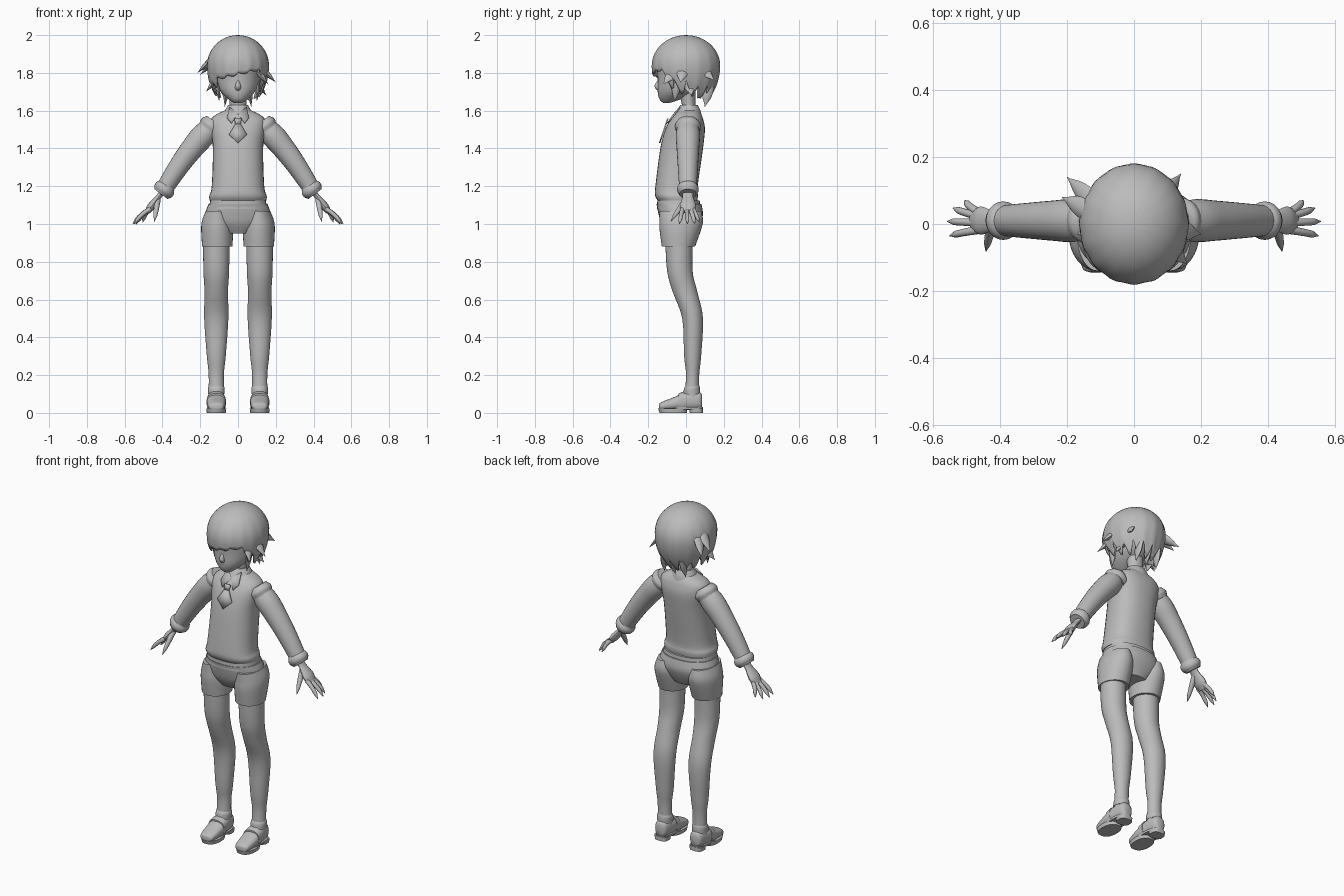
import bpy, bmesh, math
from mathutils import Vector

if "Cube" in bpy.data.objects:
    bpy.data.objects.remove(bpy.data.objects["Cube"], do_unlink=True)

SHADE = (0.5, 0.5, 0.5, 1)
grey = bpy.data.materials.new("plain grey")
grey.use_nodes = True
grey.diffuse_color = SHADE
grey.node_tree.nodes["Principled BSDF"].inputs["Base Color"].default_value = SHADE


def finish(name, bm, mirror=False, thickness=0):
    bmesh.ops.recalc_face_normals(bm, faces=bm.faces)
    mesh = bpy.data.meshes.new(name)
    bm.to_mesh(mesh)
    bm.free()
    mesh.materials.append(grey)
    part = bpy.data.objects.new(name, mesh)
    bpy.context.collection.objects.link(part)
    bpy.ops.object.select_all(action="DESELECT")
    part.select_set(True)
    bpy.context.view_layer.objects.active = part
    bpy.ops.object.shade_smooth_by_angle(angle=math.radians(40))
    if thickness:
        part.modifiers.new("thickness", "SOLIDIFY").thickness = thickness
    if mirror:
        part.modifiers.new("mirror", "MIRROR")


def spline(rows, steps):
    """Catmull-Rom interpolation of rows of numbers."""
    padded = [rows[0], *rows, rows[-1]]
    result = []
    for i in range(len(rows) - 1):
        for step in range(steps):
            t = step / steps
            result.append([b + t * (c - a + t * (2 * a - 5 * b + 4 * c - d + t * (3 * b - a - 3 * c + d))) / 2
                           for a, b, c, d in zip(*padded[i:i + 4])])
    return result + [rows[-1]]


def skin(name, frames, sides, mirror, square=1):
    """Skin rings, each given as a centre and two half-axis vectors."""
    bm = bmesh.new()
    rings = []
    for centre, across, deep in frames:
        ring = []
        for k in range(sides):
            angle = math.tau * k / sides
            c, s = math.cos(angle), math.sin(angle)
            c = math.copysign(abs(c) ** square, c)
            s = math.copysign(abs(s) ** square, s)
            ring.append(bm.verts.new(centre + across * c + deep * s))
        rings.append(ring)
    for low, high in zip(rings, rings[1:]):
        for k in range(sides):
            bm.faces.new((low[k - 1], low[k], high[k], high[k - 1]))
    bm.faces.new(rings[0])
    bm.faces.new(rings[-1])
    finish(name, bm, mirror)


def stack(name, rows, x=0, along_y=False, steps=4, square=1.0):
    """Rows are (position, near edge, far edge, half width); parts off centre are mirrored."""
    frames = []
    for place, near, far, half in spline(rows, steps):
        middle, reach = (near + far) / 2, (far - near) / 2
        centre = (x, place, middle) if along_y else (x, middle, place)
        deep = Vector((0, 0, reach)) if along_y else Vector((0, reach, 0))
        frames.append((Vector(centre), Vector((half, 0, 0)), deep))
    skin(name, frames, 32, x != 0, square)


def limb(name, start, end, radii, flat=1.0, bow=(0, 0, 0), mirror=True, sides=16):
    """Evenly spaced radii from start to end, with an optional bend and flattening."""
    start, end, bow = Vector(start), Vector(end), Vector(bow)
    along = (end - start).normalized()
    side = Vector((0, 1, 0)) if abs(along.y) < 0.8 else Vector((1, 0, 0))
    side = (side - along * side.dot(along)).normalized()
    thin = side.cross(along)
    profile = spline([(radius,) for radius in radii], 4)
    frames = []
    for i, (radius,) in enumerate(profile):
        t = i / (len(profile) - 1)
        centre = start.lerp(end, t) + bow * math.sin(math.pi * t)
        frames.append((centre, thin * radius * flat, side * radius))
    skin(name, frames, sides, mirror)


def plate(name, points, mirror=False):
    bm = bmesh.new()
    bm.faces.new([bm.verts.new(point) for point in points])
    finish(name, bm, mirror, 0.008)


# Head, nose and neck
stack("head", [(1.64, -.12, -.09, .02), (1.66, -.14, -.03, .05), (1.7, -.15, .04, .09),
               (1.76, -.15, .1, .115), (1.88, -.15, .15, .13), (1.95, -.1, .1, .08)])
limb("nose", (0, -.13, 1.7), (0, -.135, 1.77), (.012, .016, .01, .004), bow=(0, -.02, 0), mirror=False)
stack("neck", [(1.55, -.03, .06, .055), (1.62, -.02, .05, .045), (1.7, -.04, .05, .048)])

# Hair cap with a pointed lower rim and a slanted fringe
SEGMENTS, LOCKS, RINGS = 96, 16, 16
CROWN, WIDEST = 2, 1.84


def rim(angle):
    front = max(0, min(1, (math.cos(angle) - .45) / .3))
    point = min(abs((angle / math.tau * LOCKS) % 1 - .6) / .6, 1)
    nape = 1.67 + .03 * math.cos(angle) + .09 * point
    fringe = 1.785 + .035 * math.sin(angle) + .015 * point
    return nape + (fringe - nape) * front


bm = bmesh.new()
crown = bm.verts.new((0, 0, CROWN))
columns = []
for k in range(SEGMENTS):
    angle = math.tau * k / SEGMENTS
    column = []
    for ring in range(1, RINGS + 1):
        t = ring / RINGS
        z = CROWN - (CROWN - rim(angle)) * (1 - math.cos(math.pi / 2 * t)) ** .9
        rise = (z - WIDEST) / (CROWN - WIDEST)
        scale = math.sqrt(max(0, 1 - rise ** 2)) if rise > 0 else 1 - rise ** 2 / 4
        scale *= 1 + .012 * math.cos(angle * LOCKS) * t ** 2
        column.append(bm.verts.new((.163 * scale * math.sin(angle), -.18 * scale * math.cos(angle), z)))
    columns.append(column)
for k, right in enumerate(columns):
    left = columns[k - 1]
    bm.faces.new((crown, left[0], right[0]))
    for ring in range(RINGS - 1):
        bm.faces.new((left[ring], left[ring + 1], right[ring + 1], right[ring]))
finish("hair_cap", bm, thickness=.008)

# Flicked locks, each rooted inward and upward from its tip
flick_tips = [(-.2, .14, 1.79), (-.215, .08, 1.8), (-.17, -.03, 1.7), (.14, .15, 1.76),
              (.2, -.03, 1.75), (.16, -.12, 1.74), (.15, .03, 1.68)]
for number, tip in enumerate(flick_tips):
    root = (tip[0] * .65, tip[1] * .5, tip[2] + .07)
    limb(f"flicked_lock_{number}", root, tip, (.035, .025, .001), flat=.5, mirror=False, sides=8)
for side in (-1, 1):
    limb(f"cheek_lock_{side}", (.11 * side, -.05, 1.75), (.1 * side, -.06, 1.65), (.025, .02, .001),
         flat=.5, mirror=False, sides=8)
for step in (-1, 0, 1):
    limb(f"nape_lock_{step}", (.06 * step, .12, 1.73), (.07 * step, .1, 1.62), (.03, .025, .001),
         flat=.5, mirror=False, sides=8)

# Vest, belt and collar
stack("vest", [(1.125, -.15, .06, .15), (1.15, -.163, .063, .152), (1.2, -.162, .062, .139),
               (1.4, -.136, .09, .133), (1.5, -.11, .1, .145), (1.55, -.084, .092, .145),
               (1.58, -.06, .08, .115), (1.61, -.03, .06, .05)], square=.85)
stack("belt", [(1.08, -.153, .077, .155), (1.125, -.152, .072, .147)], square=.85)
stack("collar", [(1.565, -.075, .085, .085), (1.6, -.05, .077, .07), (1.63, -.03, .062, .052)])
plate("collar_flap", [(0, -.066, 1.585), (.045, -.035, 1.62), (.058, -.08, 1.565), (.035, -.1, 1.535)], True)

# Tie lying on the sloping chest
def on_chest(x, z):
    return x, -.1 - (1.56 - z) / 3, z


plate("tie_knot", [on_chest(x, z) for x, z in ((-.02, 1.56), (.02, 1.56), (.014, 1.53), (-.014, 1.53))])
plate("tie_blade", [on_chest(x, z) for x, z in
                    ((-.014, 1.53), (.014, 1.53), (.047, 1.475), (0, 1.43), (-.047, 1.475))])

# Sleeves, armhole trim and cuffs along one arm line
shoulder, wrist = Vector((.12, .01, 1.54)), Vector((.4, .01, 1.17))
bow = Vector((.01, 0, .01))
limb("sleeve", shoulder, wrist, (.05, .064, .06, .055, .05, .045), bow=bow, sides=24)
limb("armhole_trim", shoulder, shoulder.lerp(wrist, .12), (.055, .069, .062), sides=24)
limb("cuff", shoulder.lerp(wrist, .9), shoulder.lerp(wrist, 1.03), (.044, .056, .056, .044), sides=24)

# Hands
knuckles = Vector((.48, .01, 1.065))
limb("palm", wrist, knuckles, (.03, .028, .037, .042, .03), flat=.5)
finger_tips = {"index": (.55, -.035, 1), "middle": (.557, .008, 1), "ring": (.54, .047, 1), "little": (.505, .07, 1.01)}
for name, tip in finger_tips.items():
    root = Vector((.465, tip[1] / 2, 1.08))
    limb(name + "_finger", root, tip, (.013, .012, .011, .01, .002), bow=bow / 2, sides=10)
limb("thumb", (.425, 0, 1.13), (.442, -.08, 1.015), (.016, .015, .013, .01, .002), sides=10)

# Shorts
stack("shorts_hips", [(.95, -.1, .05, .08), (1, -.13, .075, .15), (1.05, -.145, .09, .172),
                      (1.105, -.156, .082, .157)], square=.9)
stack("shorts_leg", [(.88, -.128, .048, .08), (.97, -.14, .08, .085), (1.02, -.14, .09, .08),
                     (1.07, -.14, .08, .06)], x=.11)

# Legs and socks
LEG = .115
stack("leg", [(.92, -.11, .035, .07), (.75, -.1, .035, .068), (.64, -.07, .06, .062), (.5, -.02, .09, .064),
              (.3, -.01, .08, .05), (.2, 0, .07, .04), (.06, -.01, .07, .042)], x=LEG)
stack("sock_cuff", [(.1, -.015, .075, .043), (.13, -.01, .074, .044), (.145, 0, .07, .038)], x=LEG)

# Shoes
stack("shoe_upper", [(-.143, .02, .045, .02), (-.13, .015, .057, .04), (-.06, .015, .085, .05),
                     (0, .015, .11, .047), (.07, .02, .11, .037), (.086, .03, .09, .02)],
      x=LEG, along_y=True, square=.8)
stack("shoe_strap", [(-.04, .01, .103, .052), (-.01, .01, .114, .05)], x=LEG, along_y=True, square=.8)
stack("shoe_sole", [(0, -.14, .005, .05), (.022, -.147, .007, .053)], x=LEG, steps=1, square=.85)
stack("shoe_shank", [(.018, -.09, .088, .046), (.03, -.09, .09, .048)], x=LEG, steps=1, square=.8)
stack("shoe_heel", [(0, .02, .09, .04), (.024, .018, .09, .043)], x=LEG, steps=1, square=.7)
